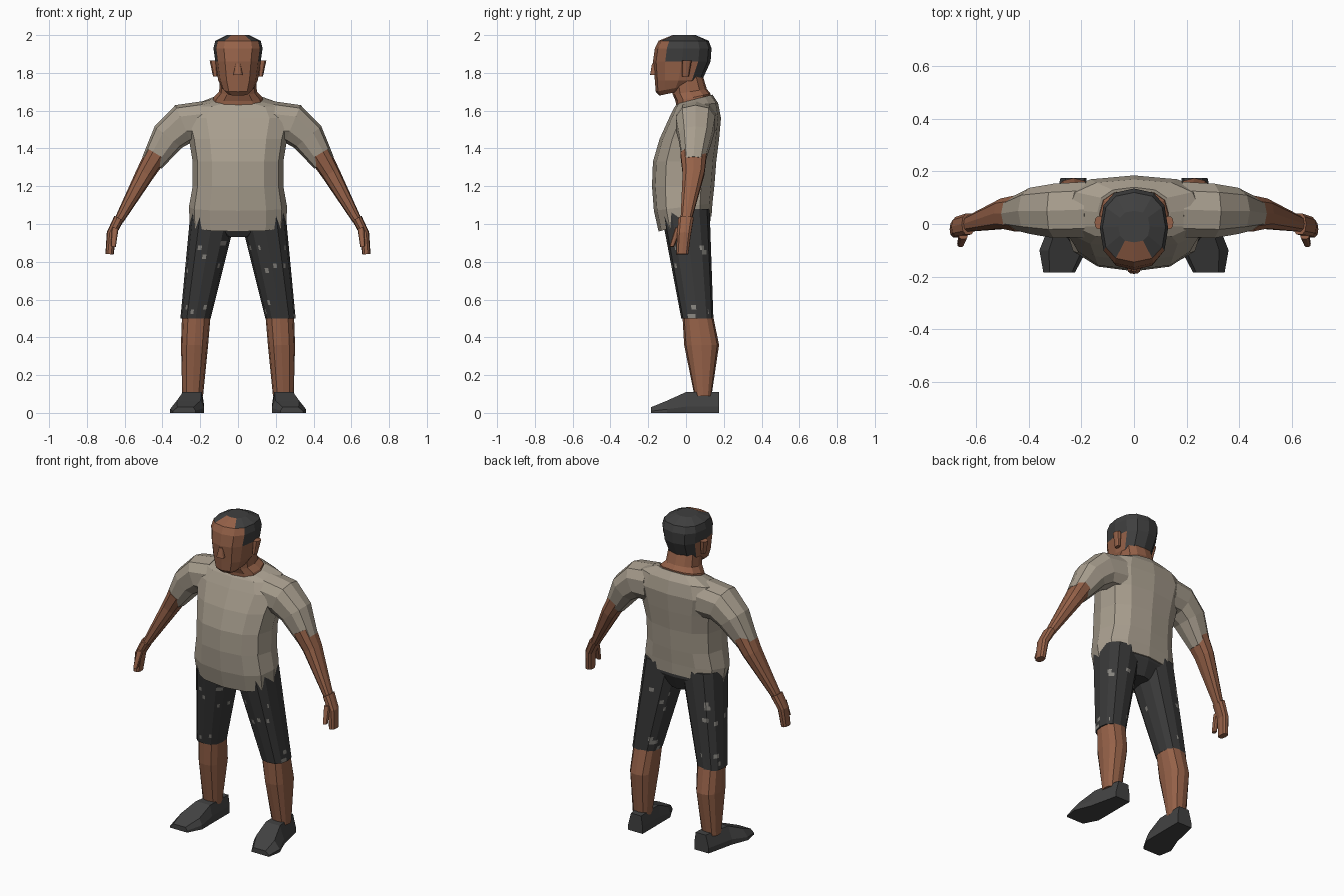
import bpy, bmesh, math
from mathutils import Vector, noise

old = bpy.data.objects.get("Cube")
if old:
    bpy.data.objects.remove(old, do_unlink=True)


def material(name, red, green, blue):
    m = bpy.data.materials.new(name)
    m.use_nodes = True
    m.diffuse_color = (red, green, blue, 1)
    bsdf = m.node_tree.nodes["Principled BSDF"]
    bsdf.inputs["Base Color"].default_value = m.diffuse_color
    bsdf.inputs["Roughness"].default_value = 0.9
    return m


skin = material("brown skin", .3, .12, .065)
shirt = material("beige cloth", .39, .34, .27)
shorts = material("charcoal cloth", .04, .04, .04)
worn = material("worn grey", .24, .23, .21)
hair = material("dark hair", .05, .05, .05)
leather = material("shoe grey", .055, .055, .055)


def loft(name, rings, *materials, rule=None, cuts=0, side=1):
    """Skin a list of point rings, cap both ends, colour faces by rule."""
    bm = bmesh.new()
    loops = [[bm.verts.new((p.x * side, p.y, p.z)) for p in ring] for ring in rings]
    for lower, upper in zip(loops, loops[1:]):
        for i in range(len(lower)):
            bm.faces.new((lower[i - 1], lower[i], upper[i], upper[i - 1]))
    bm.faces.new(loops[0])
    bm.faces.new(loops[-1])
    if cuts:
        bmesh.ops.subdivide_edges(bm, edges=bm.edges[:], cuts=cuts, use_grid_fill=True)
    bmesh.ops.recalc_face_normals(bm, faces=bm.faces[:])
    if rule:
        for face in bm.faces:
            face.material_index = int(rule(face.calc_center_median()))
    mesh = bpy.data.meshes.new(name)
    bm.to_mesh(mesh)
    bm.free()
    for m in materials:
        mesh.materials.append(m)
    bpy.context.collection.objects.link(bpy.data.objects.new(name, mesh))


def outline(sides=12, softness=.8):
    """Unit circle pushed slightly towards a square."""
    points = []
    for i in range(sides):
        angle = math.tau * i / sides
        points.append([math.copysign(abs(w) ** softness, w)
                       for w in (math.cos(angle), math.sin(angle))])
    return points


def ring(z, half, front, back, x=0, tilt=0):
    """Horizontal ring; tilt lifts the back and lowers the front."""
    middle, depth = (front + back) / 2, (back - front) / 2
    return [Vector((x + half * u, middle + depth * v, z + tilt * v))
            for u, v in outline()]


def blend(first, last, steps):
    """Evenly spaced rings between two rings."""
    return [[a.lerp(b, i / steps) for a, b in zip(first, last)]
            for i in range(steps + 1)]


def limb(path, start, end, flatness):
    """Rings square to a falling path, tapering with height."""
    path = [Vector(p) for p in path]
    top, bottom = path[0].z, path[-1].z
    rings = []
    for i, centre in enumerate(path):
        along = path[min(i + 1, len(path) - 1)] - path[max(i - 1, 0)]
        across = Vector((-along.z, 0, along.x)).normalized()
        thick = start + (end - start) * (top - centre.z) / (top - bottom)
        rings.append([centre + across * thick * u + Vector((0, thick * flatness * v, 0))
                      for u, v in outline(sides=10)])
    return rings


def shoe_section(y, x, half, height):
    """Sole-wide section with a narrower top."""
    profile = ((-1, 0), (1, 0), (1, .3), (.6, 1), (-.8, 1), (-1, .4))
    return [Vector((x + half * u, y, height * v)) for u, v in profile]


# Shirt body, hem to collar
loft("shirt_body", [
    ring(z=1, half=.255, front=-.145, back=.135, tilt=.04),
    ring(z=1.09, half=.26, front=-.17, back=.14, tilt=.02),
    ring(z=1.2, half=.24, front=-.18, back=.15),
    ring(z=1.33, half=.24, front=-.175, back=.16),
    ring(z=1.45, half=.26, front=-.14, back=.175),
    ring(z=1.56, half=.29, front=-.09, back=.185),
    ring(z=1.63, half=.25, front=-.06, back=.17, tilt=.01),
    ring(z=1.66, half=.14, front=-.05, back=.14, tilt=.025),
], shirt)

# Neck
loft("neck", [
    ring(z=1.62, half=.14, front=-.05, back=.13, tilt=.02),
    ring(z=1.67, half=.13, front=-.055, back=.13, tilt=.02),
    ring(z=1.7, half=.1, front=-.07, back=.11, tilt=.015),
    ring(z=1.78, half=.095, front=-.08, back=.09),
], skin)


def has_hair(c):
    """Hairline runs over the crown and drops behind the ears."""
    return c.z > 1.74 and c.y > (-.1 if c.z > 1.85 else .02)


# Head
loft("head", [
    ring(z=1.695, half=.06, front=-.14, back=0, tilt=.015),
    ring(z=1.72, half=.085, front=-.16, back=.05, tilt=.02),
    ring(z=1.76, half=.105, front=-.165, back=.085),
    ring(z=1.86, half=.12, front=-.175, back=.13),
    ring(z=1.93, half=.13, front=-.165, back=.135),
    ring(z=1.97, half=.12, front=-.145, back=.12),
    ring(z=2, half=.06, front=-.07, back=.05),
], skin, hair, rule=has_hair)

# Nose
loft("nose", [
    ring(z=1.79, half=.025, front=-.19, back=-.15),
    ring(z=1.85, half=.012, front=-.18, back=-.15),
], skin)

# Hips
loft("shorts_hips", [
    ring(z=1.1, half=.23, front=-.13, back=.13),
    ring(z=1.02, half=.23, front=-.13, back=.13),
    ring(z=.93, half=.07, front=-.08, back=.09),
], shorts)


def is_worn(c):
    """Scattered spots around the thigh and the hem."""
    spot = noise.noise(Vector((c.x, c.y, c.z * 1.5)) * 22)
    in_band = .74 < c.z < .9 or c.z < .6
    return in_band and spot > .43


for label, side in (("left", 1), ("right", -1)):
    loft(label + "_ear", [
        ring(z=1.78, half=.012, front=-.02, back=.015, x=.12),
        ring(z=1.865, half=.02, front=-.02, back=.03, x=.13),
    ], skin, side=side)

    loft(label + "_sleeve", limb(
        [(.18, .055, 1.54), (.29, .05, 1.53), (.37, .05, 1.46), (.455, .04, 1.325)],
        start=.11, end=.06, flatness=1), shirt, side=side)

    # Bare arm, hand and thumb
    loft(label + "_arm", limb(
        [(.43, .04, 1.37), (.49, .04, 1.27), (.63, 0, 1.02)],
        start=.06, end=.025, flatness=1.2), skin, side=side)
    loft(label + "_hand", limb(
        [(.63, 0, 1.03), (.67, -.01, .95), (.68, -.02, .84)],
        start=.028, end=.022, flatness=1.5), skin, side=side)
    loft(label + "_thumb", limb(
        [(.65, -.04, .98), (.66, -.075, .88)],
        start=.018, end=.013, flatness=1), skin, side=side)

    # Shorts leg with worn spots
    waist = ring(z=1.08, half=.125, front=-.135, back=.125, x=.125)
    hem = ring(z=.5, half=.08, front=-.025, back=.145, x=.225)
    loft(label + "_shorts_leg", blend(waist, hem, steps=4), shorts, worn,
         rule=is_worn, cuts=5, side=side)

    loft(label + "_lower_leg", [
        ring(z=.53, half=.076, front=-.02, back=.14, x=.22),
        ring(z=.36, half=.072, front=-.01, back=.175, x=.23),
        ring(z=.09, half=.055, front=.045, back=.135, x=.24),
    ], skin, side=side)

    # Shoe, heel to toe
    loft(label + "_shoe", [
        shoe_section(y=.175, x=.23, half=.05, height=.11),
        shoe_section(y=0, x=.25, half=.07, height=.11),
        shoe_section(y=-.1, x=.27, half=.09, height=.065),
        shoe_section(y=-.185, x=.285, half=.06, height=.03),
    ], leather, side=side)
